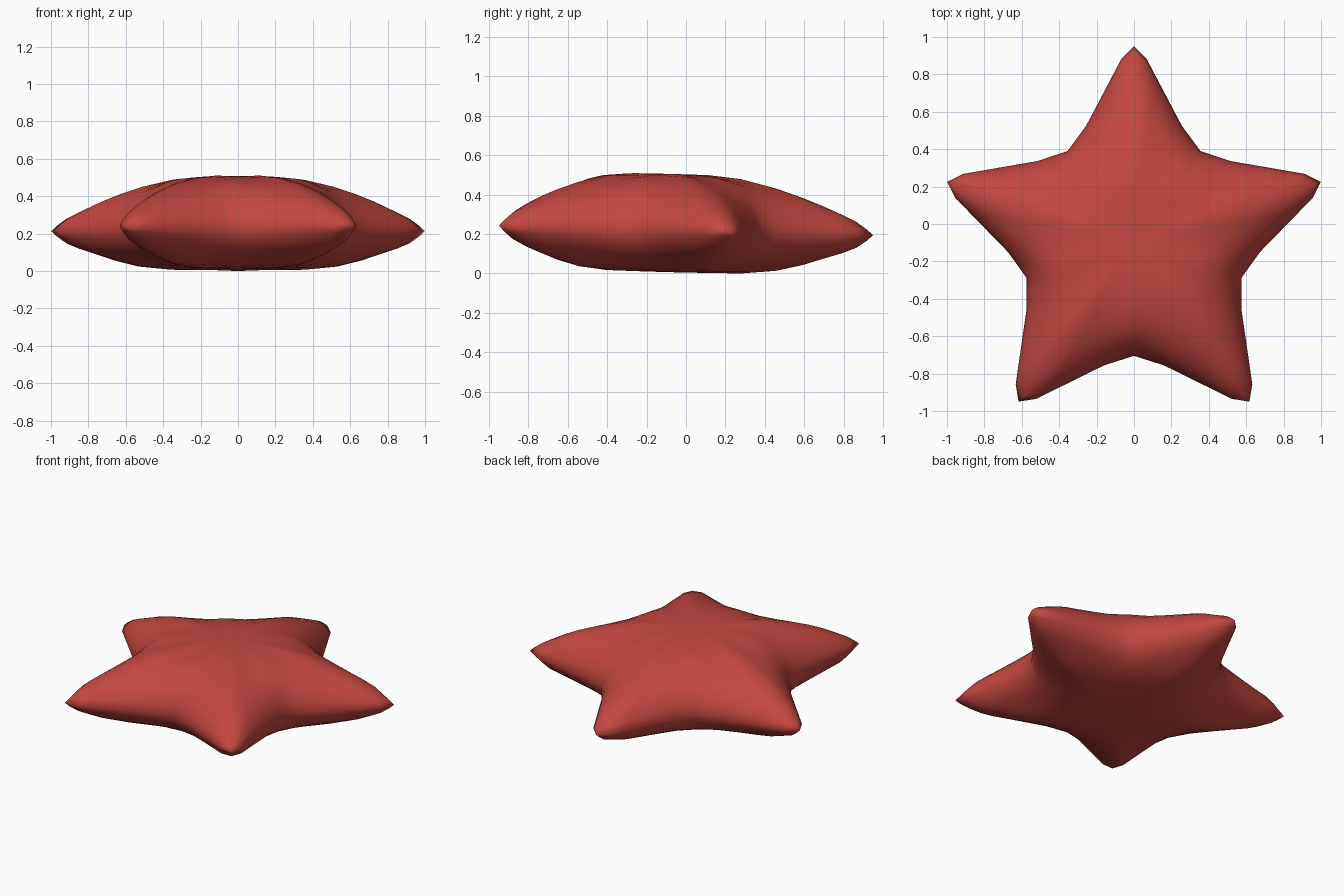
import bpy, bmesh, math

if "Cube" in bpy.data.objects:
    bpy.data.objects.remove(bpy.data.objects["Cube"])

# Height profiles from centre to rim: along an arm ridge and into a notch
RING = [0.2, 0.36, 0.53, 0.66, 0.76, 0.85, 0.92, 0.97]
TOP_ARM = [0.284, 0.268, 0.225, 0.180, 0.140, 0.100, 0.065, 0.028]
TOP_NOTCH = [0.284, 0.280, 0.270, 0.250, 0.222, 0.178, 0.128, 0.070]
LOW_ARM = [0.213, 0.211, 0.193, 0.160, 0.125, 0.095, 0.065, 0.028]
LOW_NOTCH = [0.213, 0.212, 0.206, 0.190, 0.168, 0.138, 0.103, 0.058]

# Star outline for half an arm: (angle from arm axis, radius)
HALF = [(0, 1.05), (3.9, 0.986), (22.3, 0.675), (36, 0.605)]


def polar(a, r):
    return r * math.sin(math.radians(a)), r * math.cos(math.radians(a))


def half_outline():
    pts = []
    for (p, q), n in zip(zip(HALF, HALF[1:]), (1, 4, 2)):
        (x0, y0), (x1, y1) = polar(*p), polar(*q)
        for i in range(n):
            x, y = x0 + (x1 - x0) * i / n, y0 + (y1 - y0) * i / n
            pts.append((math.degrees(math.atan2(x, y)), math.hypot(x, y)))
    return pts + [HALF[-1]]


half = half_outline()
arm = half + [(72 - a, r) for a, r in half[-2:0:-1]]
outline = [(a + 72 * k, r, (min(a, 72 - a) / 36) ** 0.75)
           for k in range(5) for a, r in arm]
N = len(outline)

bm = bmesh.new()


def vert(x, y, h):
    # slight forward-back tilt of the whole star
    return bm.verts.new((x, y - 0.1, 0.222 - 0.026 * y + h))


def ring(t, h_arm, h_notch):
    out = []
    for a, r, w in outline:
        x, y = polar(a, r * t)
        out.append(vert(x, y, h_arm + (h_notch - h_arm) * w))
    return out


# Shared rim, then upper and lower cushions
rim = ring(1, 0, 0)
for sign, arm_h, notch_h in ((1, TOP_ARM, TOP_NOTCH), (-1, LOW_ARM, LOW_NOTCH)):
    rings = [ring(t, sign * a, sign * n) for t, a, n in zip(RING, arm_h, notch_h)]
    rings.append(rim)
    centre = vert(0, 0, sign * (arm_h[0] + 0.001))
    for i in range(N):
        j = (i + 1) % N
        bm.faces.new((centre, rings[0][i], rings[0][j]))
        for p, q in zip(rings, rings[1:]):
            bm.faces.new((p[i], q[i], q[j], p[j]))

# Rest the star on the ground
low = min(v.co.z for v in bm.verts)
for v in bm.verts:
    v.co.z -= low
bmesh.ops.recalc_face_normals(bm, faces=bm.faces)
for f in bm.faces:
    f.smooth = True

mesh = bpy.data.meshes.new("star_cushion")
bm.to_mesh(mesh)
bm.free()

red = bpy.data.materials.new("coral_red")
red.diffuse_color = (0.55, 0.062, 0.052, 1)
red.use_nodes = True
red.node_tree.nodes["Principled BSDF"].inputs["Base Color"].default_value = red.diffuse_color
mesh.materials.append(red)
star = bpy.data.objects.new("star_cushion", mesh)
bpy.context.collection.objects.link(star)
